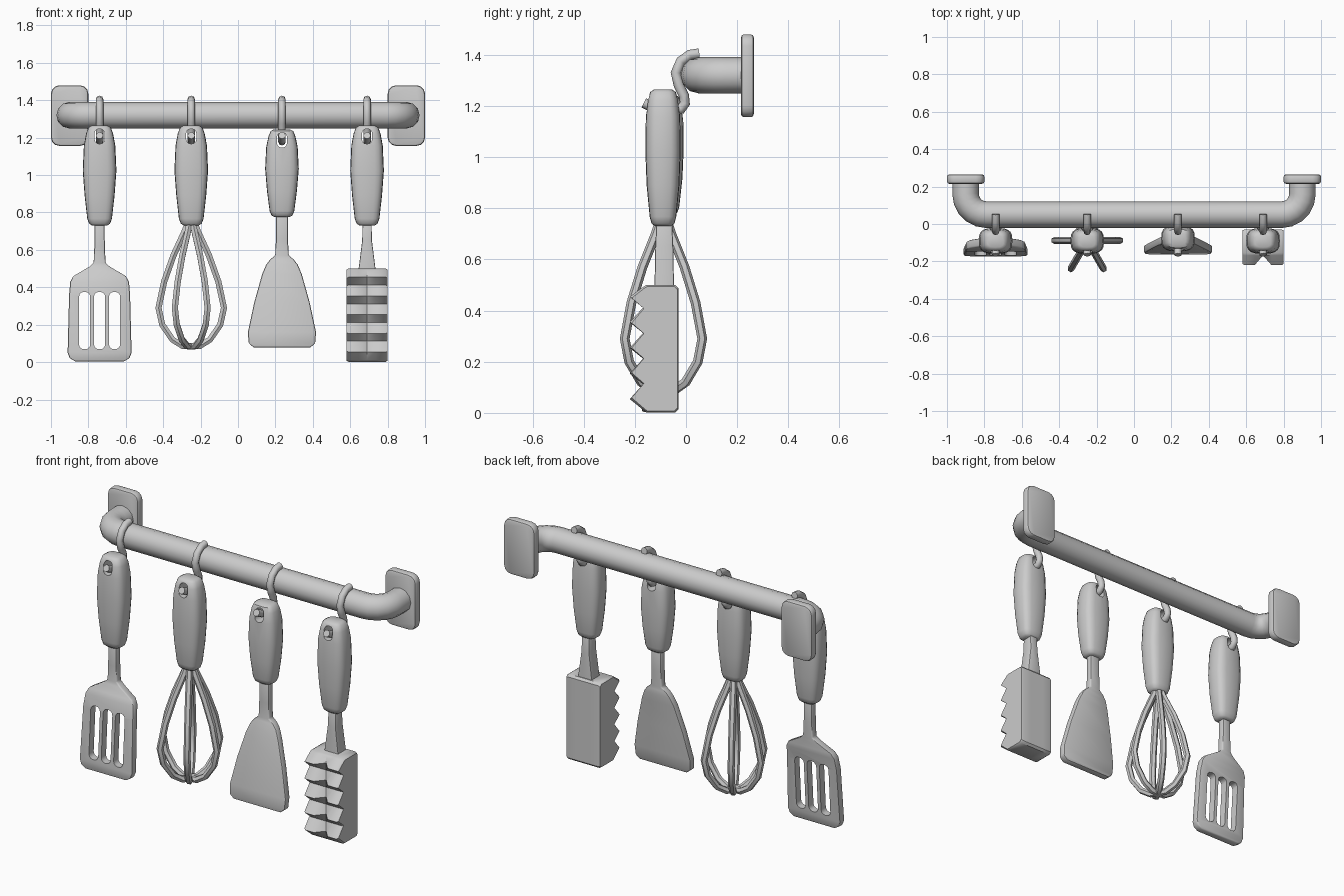
import bpy, bmesh
from math import sin, cos, pi, radians, copysign

if "Cube" in bpy.data.objects:
    bpy.data.objects.remove(bpy.data.objects["Cube"])


def finish(name, bm, bevel=0.0):
    bmesh.ops.recalc_face_normals(bm, faces=bm.faces)
    me = bpy.data.meshes.new(name)
    bm.to_mesh(me)
    bm.free()
    ob = bpy.data.objects.new(name, me)
    bpy.context.collection.objects.link(ob)
    select(ob)
    if bevel:
        m = ob.modifiers.new("bevel", 'BEVEL')
        m.width, m.segments, m.limit_method = bevel, 2, 'ANGLE'
        m.angle_limit = radians(40)
        bpy.ops.object.modifier_apply(modifier=m.name)
    bpy.ops.object.shade_smooth_by_angle(angle=radians(40))
    return ob


def select(ob):
    bpy.ops.object.select_all(action='DESELECT')
    bpy.context.view_layer.objects.active = ob
    ob.select_set(True)


def loft(name, rings, bevel=0.0):
    bm = bmesh.new()
    vs = [[bm.verts.new(p) for p in r] for r in rings]
    n = len(vs[0])
    for a, b in zip(vs, vs[1:]):
        for i in range(n):
            j = (i + 1) % n
            bm.faces.new((a[i], a[j], b[j], b[i]))
    bm.faces.new(vs[0])
    bm.faces.new(vs[-1])
    return finish(name, bm, bevel)


def rounded_box(name, c, size, radius, bevel=0.0):
    # box with its y-parallel edges rounded
    bm = bmesh.new()
    bmesh.ops.create_cube(bm, size=1)
    for v in bm.verts:
        v.co = [c[i] + v.co[i] * size[i] for i in range(3)]
    edges = [e for e in bm.edges if abs(e.verts[0].co.y - e.verts[1].co.y) > 1e-4]
    bmesh.ops.bevel(bm, geom=edges, offset=radius, segments=3, profile=0.5, affect='EDGES')
    return finish(name, bm, bevel)


def cut(ob, cutter):
    cutter.hide_render = True
    select(ob)
    m = ob.modifiers.new("cut", 'BOOLEAN')
    m.operation, m.object, m.solver = 'DIFFERENCE', cutter, 'EXACT'
    bpy.ops.object.modifier_apply(modifier=m.name)
    bpy.data.objects.remove(cutter)
    bpy.ops.object.shade_smooth_by_angle(angle=radians(40))


def tube(name, pts, r, res=2):
    cu = bpy.data.curves.new(name, 'CURVE')
    cu.dimensions = '3D'
    cu.bevel_depth, cu.bevel_resolution, cu.use_fill_caps = r, res, True
    sp = cu.splines.new('POLY')
    sp.points.add(len(pts) - 1)
    for p, co in zip(sp.points, pts):
        p.co = (*co, 1)
    ob = bpy.data.objects.new(name, cu)
    bpy.context.collection.objects.link(ob)
    select(ob)
    bpy.ops.object.convert(target='MESH')
    bpy.ops.object.shade_smooth_by_angle(angle=radians(50))
    return ob


# rail with bent ends and wall plates
half = [(0.9, 0.23, 1.32)]
for i in range(6):
    a = i * pi / 10
    half.append((0.79 + 0.11 * cos(a), 0.16 - 0.11 * sin(a), 1.32))
tube("rail", [(-x, y, z) for x, y, z in half] + half[::-1], 0.071, 4)
for s, side in ((-1, "left"), (1, "right")):
    rounded_box(side + "_wall_plate", (s * 0.9, 0.24, 1.318), (0.2, 0.05, 0.324), 0.045, 0.012)

HOOK = [(0.052, 1.405), (0.015, 1.4), (-0.02, 1.375), (-0.04, 1.33), (-0.028, 1.28), (-0.008, 1.24),
        (-0.004, 1.21), (-0.02, 1.188), (-0.06, 1.178), (-0.11, 1.185), (-0.165, 1.212)]
# handle profile: height fraction, half width, half depth
HANDLE = [(0, 0.04, 0.032), (0.02, 0.056, 0.045), (0.07, 0.066, 0.052), (0.3, 0.08, 0.064),
          (0.55, 0.09, 0.069), (0.8, 0.084, 0.067), (0.92, 0.072, 0.06), (0.98, 0.06, 0.05),
          (1, 0.042, 0.034)]


def handle(name, x, y, z0, z1):
    rings = []
    for t, hx, hy in HANDLE:
        ring = []
        for i in range(20):
            c, s = cos(i * pi / 10), sin(i * pi / 10)
            ring.append((x + hx * copysign(abs(c) ** 0.65, c),
                         y + hy * copysign(abs(s) ** 0.65, s), z0 + t * (z1 - z0)))
        rings.append(ring)
    ob = loft(name + "_handle", rings)
    cut(ob, rounded_box("hole_cutter", (x, y, z1 - 0.058), (0.054, 0.5, 0.08), 0.024))
    tube(name + "_hook", [(x, py, pz) for py, pz in HOOK], 0.02)


def blade(name, x, rows, t):
    # rows: height, half width, centre depth
    return loft(name, [[(x - w, y - t, z), (x + w, y - t, z), (x + w, y + t, z), (x - w, y + t, z)]
                       for z, w, y in rows], 0.008)


# slotted turner
handle("turner", -0.74, -0.09, 0.73, 1.265)
ob = blade("slotted_turner", -0.74, [
    (0.76, 0.026, -0.09), (0.62, 0.028, -0.09), (0.53, 0.032, -0.09), (0.51, 0.055, -0.093),
    (0.46, 0.14, -0.107), (0.43, 0.157, -0.115), (0.36, 0.163, -0.128), (0.05, 0.171, -0.148),
    (0.022, 0.16, -0.15), (0.004, 0.13, -0.151)], 0.022)
for dx in (-0.08, 0, 0.08):
    cut(ob, rounded_box("slot_cutter", (-0.74 + dx, -0.12, 0.222), (0.06, 0.5, 0.306), 0.025))

# whisk: six wires around the axis
WX, WY = -0.25, -0.088
handle("whisk", WX, -0.09, 0.73, 1.265)
WIRE = [(0.012, 0.76), (0.035, 0.7), (0.095, 0.57), (0.145, 0.43), (0.175, 0.29),
        (0.155, 0.2), (0.1, 0.12), (0.045, 0.086), (0, 0.084)]
for k in range(6):
    a = k * pi / 3
    tube("whisk_wire_%d" % (k + 1),
         [(WX + r * cos(a), WY + r * sin(a), z) for r, z in WIRE], 0.019, 1)

# plain spatula
handle("spatula", 0.235, -0.078, 0.775, 1.245)
blade("spatula_blade", 0.235, [
    (0.8, 0.032, -0.078), (0.66, 0.032, -0.078), (0.57, 0.036, -0.078), (0.55, 0.062, -0.08),
    (0.52, 0.085, -0.084), (0.47, 0.106, -0.094), (0.32, 0.148, -0.115), (0.16, 0.182, -0.134),
    (0.1, 0.178, -0.14), (0.078, 0.15, -0.142)], 0.021)

# meat tenderizer: toothed block with a centre groove
TX = 0.69
handle("tenderizer", TX, -0.09, 0.73, 1.265)
loft("tenderizer_neck", [[(TX + sx * w, -0.085 + sy * d, z) for sx, sy in
                          ((-1, -1), (1, -1), (1, 1), (-1, 1))]
                         for z, w, d in ((0.76, 0.024, 0.03), (0.65, 0.026, 0.035),
                                         (0.5, 0.045, 0.038), (0.48, 0.045, 0.038))], 0.006)
rings = []
for dx, tooth, k in ((-0.11, 0.05, 0.95), (-0.1, 0.052, 1), (-0.045, 0.052, 1), (0, 0, 1),
                     (0.045, 0.052, 1), (0.1, 0.052, 1), (0.11, 0.05, 0.95)):
    prof = [(-0.155, 0.5), (-0.042, 0.5), (-0.03, 0.488), (-0.03, 0.014), (-0.042, 0.002), (-0.155, 0.002)]
    for i in range(5):
        prof += [(-0.168, 0.012 + i * 0.1), (-0.168 - tooth, 0.054 + i * 0.1)]
    prof.append((-0.168, 0.492))
    rings.append([(TX + dx, -0.1 + (y + 0.1) * k, 0.25 + (z - 0.25) * (1 - (1 - k) * 0.5))
                  for y, z in prof])
loft("tenderizer_head", rings)
